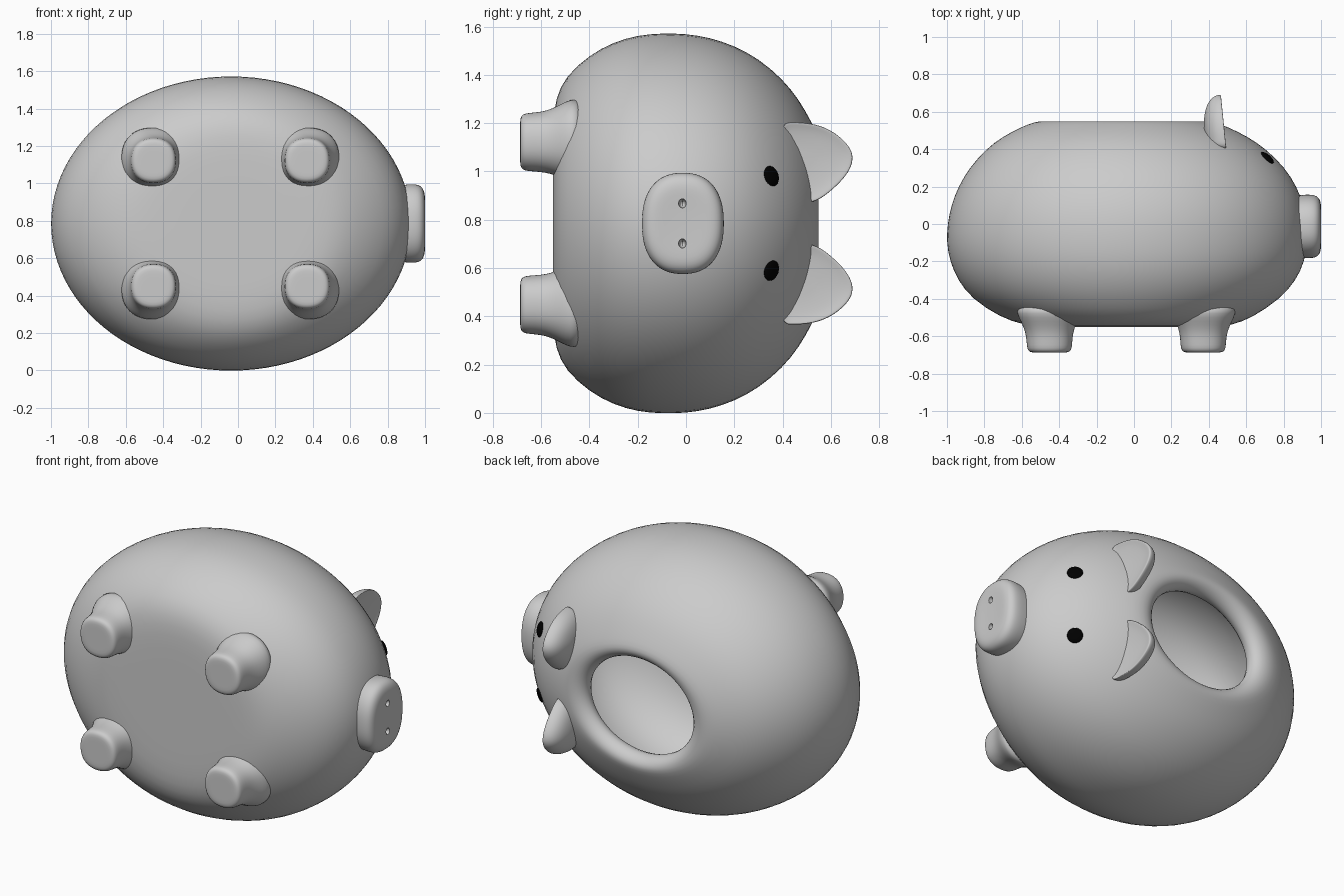
import bpy, bmesh, math
from mathutils import Vector

if "Cube" in bpy.data.objects:
    bpy.data.objects.remove(bpy.data.objects["Cube"])

ZC = 0.785  # mirror plane height (animal lies on its side)


def loft(name, rings, subsurf=1, mat=None):
    """Skin a list of equal-length point rings, capping both ends."""
    bm = bmesh.new()
    vs = [[bm.verts.new(p) for p in r] for r in rings]
    n = len(vs[0])
    for a, b in zip(vs, vs[1:]):
        for i in range(n):
            bm.faces.new((a[i], a[(i + 1) % n], b[(i + 1) % n], b[i]))
    for r in (vs[0], vs[-1]):
        c = bm.verts.new(sum((v.co for v in r), Vector()) / n)
        for i in range(n):
            bm.faces.new((r[i], r[(i + 1) % n], c))
    bmesh.ops.recalc_face_normals(bm, faces=bm.faces)
    me = bpy.data.meshes.new(name)
    bm.to_mesh(me)
    bm.free()
    ob = bpy.data.objects.new(name, me)
    bpy.context.collection.objects.link(ob)
    for p in me.polygons:
        p.use_smooth = True
    if subsurf:
        m = ob.modifiers.new("smooth", 'SUBSURF')
        m.levels = m.render_levels = subsurf
    if mat:
        me.materials.append(mat)
    return ob


def oval(n, a, b, e=2.0):
    """Superellipse points."""
    out = []
    for i in range(n):
        t = 2 * math.pi * i / n
        c, s = math.cos(t), math.sin(t)
        out.append((a * math.copysign(abs(c) ** (2 / e), c),
                    b * math.copysign(abs(s) ** (2 / e), s)))
    return out


# Hollow body: (y, xmin, xmax, half width in z), outside then over the rim and inside
profile = [
    (-.552, -.30, .26, .26), (-.552, -.48, .43, .42), (-.54, -.59, .53, .52), (-.50, -.715, .635, .61),
    (-.40, -.87, .785, .70), (-.30, -.945, .87, .753), (-.20, -.987, .915, .782),
    (-.10, -1.005, .93, .79), (0, -1.0, .928, .788), (.10, -.98, .91, .772),
    (.20, -.942, .873, .738), (.30, -.882, .81, .685), (.40, -.795, .71, .60),
    (.47, -.70, .605, .512), (.52, -.60, .50, .42), (.547, -.53, .425, .365), (.552, -.475, .37, .335),
    (.537, -.425, .325, .305), (.50, -.40, .295, .28), (.45, -.405, .30, .283),
    (.41, -.46, .36, .34), (.35, -.62, .53, .45), (.25, -.78, .70, .58), (.10, -.88, .81, .67),
    (-.10, -.91, .83, .70), (-.25, -.87, .79, .66), (-.37, -.73, .65, .56),
    (-.44, -.52, .46, .42), (-.45, -.30, .26, .25)]
rings = []
for y, x0, x1, h in profile:
    rings.append([((x0 + x1) / 2 + u, y, ZC + v) for u, v in oval(48, (x1 - x0) / 2, h)])
body = loft("body", rings)

# Legs: round feet flaring into the belly
leg_profile = [(-.687, .07), (-.687, .10), (-.677, .117), (-.65, .122), (-.60, .125),
               (-.56, .135), (-.52, .152), (-.48, .170), (-.43, .172)]
for x, end in ((-.452, "rear"), (.37, "front")):
    for s in (-1, 1):
        out = math.copysign(1, x)
        rr = []
        for y, r in leg_profile:
            k = max(0, r - .122) * .35
            rr.append([(x + out * k * .3 + u, y, ZC + s * (.337 + k * .5) + v)
                       for u, v in oval(24, r, r, 2.3)])
        loft(f"{end}_leg_{'lower' if s < 0 else 'upper'}", rr)

# Ears: leaf outline (y, z offset) with a flat front face and a domed back
outline = [(.40, .42), (.44, .42), (.50, .418), (.57, .402), (.63, .367), (.678, .32), (.695, .275),
           (.682, .225), (.645, .175), (.59, .125), (.54, .09), (.48, .08), (.42, .18), (.38, .31)]
for s in (-1, 1):
    rr = []
    for k, dx in ((.4, -.016), (.8, -.010), (.97, 0), (1, -.002), (1, -.02),
                  (.93, -.055), (.72, -.09), (.35, -.11)):
        ring = []
        for y, z in outline:
            yy, zz = .46 + (y - .46) * k, .26 + (z - .26) * k
            ring.append((.492 - .10 * (yy - .43) + dx, yy, ZC + s * zz))
        rr.append(ring)
    loft("ear_lower" if s < 0 else "ear_upper", rr, 2)

# Snout with two nostril dents
snout_profile = [(.80, .93), (.88, .98), (.92, 1.005), (.95, 1), (.973, .97), (.99, .89),
                 (.999, .76), (1.0, .60), (.997, .3)]
snout = loft("snout", [[(x, -.013 + u, ZC + v) for u, v in oval(40, .17 * k, .21 * k, 2.35)]
                       for x, k in snout_profile])
for s in (-1, 1):
    bpy.ops.mesh.primitive_uv_sphere_add(segments=16, ring_count=10, radius=1,
                                         location=(1.0, -.015, ZC + s * .083))
    cutter = bpy.context.object
    cutter.scale = (.04, .016, .019)
    cutter.name = "nostril_cutter"
    cutter.hide_render = True
    cutter.hide_set(True)
    m = snout.modifiers.new("nostril", 'BOOLEAN')
    m.operation, m.object, m.solver = 'DIFFERENCE', cutter, 'EXACT'
    bpy.context.view_layer.update()
    bpy.context.view_layer.objects.active = snout
    if s < 0:
        bpy.ops.object.modifier_apply(modifier="smooth")
    bpy.ops.object.modifier_apply(modifier="nostril")
    bpy.data.objects.remove(cutter)

# Eyes: black buttons seated on the head surface
black = bpy.data.materials.new("black")
black.diffuse_color = (0, 0, 0, 1)
black.use_nodes = True
black.node_tree.nodes["Principled BSDF"].inputs["Base Color"].default_value = black.diffuse_color
bpy.context.view_layer.update()
for s in (-1, 1):
    ok, loc, nor, _ = body.closest_point_on_mesh(Vector((.74, .385, ZC + s * .206)))
    bpy.ops.mesh.primitive_uv_sphere_add(segments=32, ring_count=16, radius=1, location=loc)
    eye = bpy.context.object
    eye.name = "eye_lower" if s < 0 else "eye_upper"
    eye.scale = (.043, .043, .014)
    eye.rotation_euler = nor.to_track_quat('Z', 'Y').to_euler()
    eye.data.materials.append(black)
    bpy.ops.object.shade_smooth()
